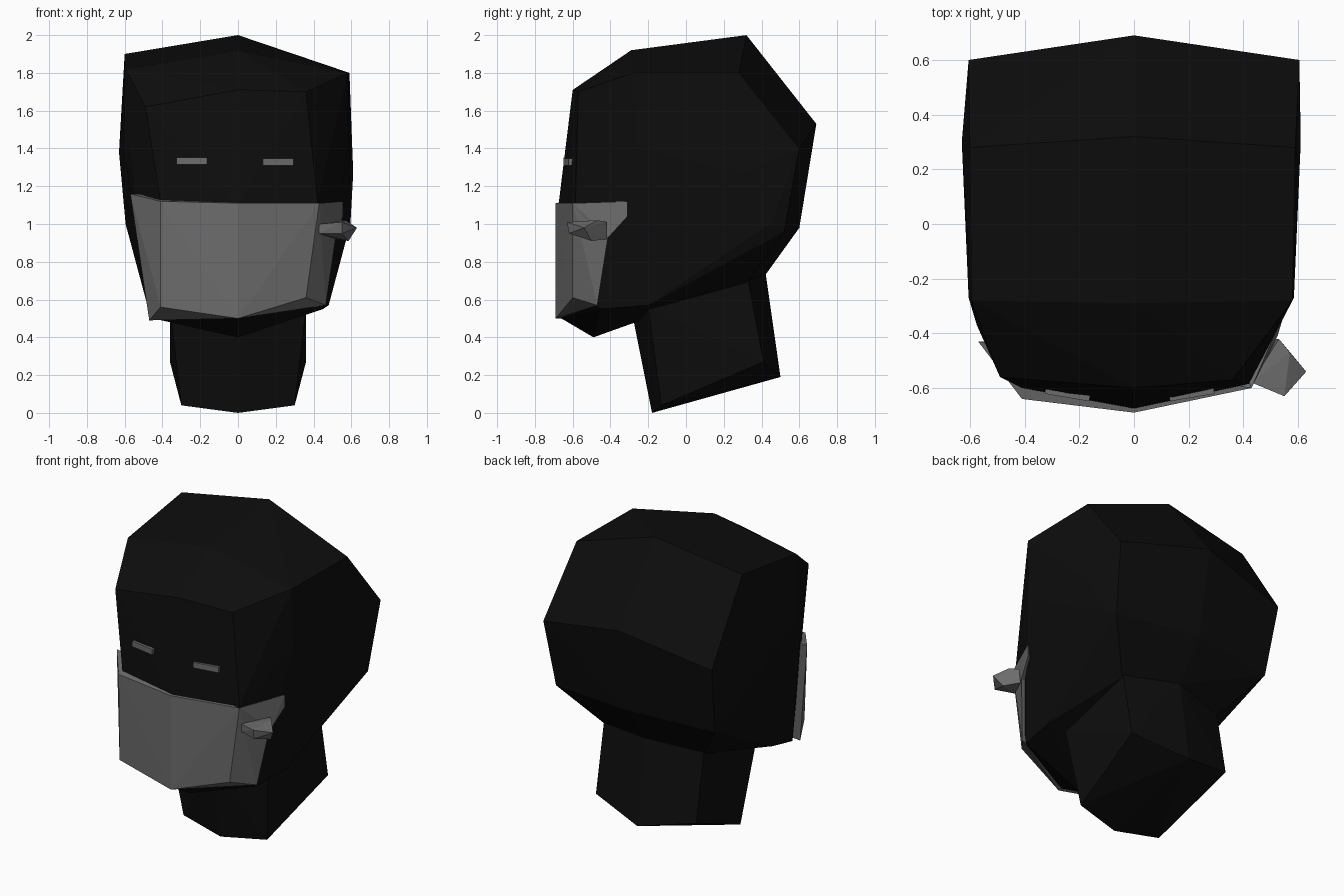
import bpy, bmesh
from mathutils import Vector, Matrix

cube = bpy.data.objects.get("Cube")
if cube:
    bpy.data.objects.remove(cube, do_unlink=True)


def make_material(name, value):
    mat = bpy.data.materials.new(name)
    mat.use_nodes = True
    colour = (value, value, value, 1)
    mat.diffuse_color = colour
    shader = mat.node_tree.nodes["Principled BSDF"]
    shader.inputs["Base Color"].default_value = colour
    shader.inputs["Roughness"].default_value = 0.9
    return mat


black = make_material("matte black", 0.004)
grey = make_material("mask grey", 0.15)


def finish(name, bm, mat):
    mesh = bpy.data.meshes.new(name)
    bm.to_mesh(mesh)
    bm.free()
    mesh.materials.append(mat)
    obj = bpy.data.objects.new(name, mesh)
    bpy.context.collection.objects.link(obj)
    return obj


def faceted(name, points, mat):
    """Flat-faced solid wrapped around its corner points."""
    bm = bmesh.new()
    for p in points:
        bm.verts.new(p)
    result = bmesh.ops.convex_hull(bm, input=bm.verts)
    spare = {g for g in result["geom_interior"] + result["geom_unused"]
             if isinstance(g, bmesh.types.BMVert)}
    bmesh.ops.delete(bm, geom=list(spare), context="VERTS")
    bmesh.ops.dissolve_limit(bm, angle_limit=0.03, verts=bm.verts, edges=bm.edges)
    bmesh.ops.recalc_face_normals(bm, faces=bm.faces)
    return finish(name, bm, mat)


def both_sides(points):
    return [(s * x, y, z) for x, y, z in points for s in (1, -1)]


# Head: centre-line profile, shared side corners, then the uneven corners
centre_line = [(-.29, 1.92), (.32, 2), (.69, 1.53), (.6, .98), (.42, .73),
               (-.49, .4), (-.66, .5), (-.675, 1.1), (-.6, 1.71)]
sides = both_sides([(.605, .6, 1.4), (.57, .52, .96), (.36, .32, .69),
                    (.48, -.2, .57), (.35, -.57, .6), (.595, .45, 1)])
left_corners = [(.58, -.28, 1.8), (.59, .28, 1.8), (.61, .3, 1.27),
                (.585, -.27, 1.4), (.36, -.57, 1.7), (.42, -.585, 1.12),
                (.45, -.45, .55)]
right_corners = [(-.595, -.28, 1.82), (-.6, .28, 1.9), (-.63, .3, 1.38),
                 (-.605, -.27, 1.4), (-.575, -.37, 1.4), (-.49, -.56, 1.62),
                 (-.41, -.6, 1.12), (-.45, -.45, .5)]
faceted("head", [(0, y, z) for y, z in centre_line]
        + sides + left_corners + right_corners, black)

# Neck: tilted six-sided column
faceted("neck", [(0, -.18, 0), (0, .5, .19), (0, -.28, .5), (0, .42, .75)]
        + both_sides([(.3, -.13, .04), (.36, .41, .27),
                      (.36, -.2, .55), (.36, .32, .75)]), black)

# Face mask and the strap on its left side
faceted("face_mask", [(0, -.69, 1.11), (0, -.69, .5),
                      (.43, -.6, 1.11), (.36, -.6, .61),
                      (.52, -.41, .95), (.465, -.47, .57),
                      (-.41, -.64, 1.12), (-.41, -.63, .56),
                      (-.57, -.43, 1.16), (-.47, -.5, .49)], grey)
faceted("mask_strap", [(.43, -.6, 1.11), (.41, -.6, 1), (.555, -.31, 1.12),
                       (.555, -.31, 1.04), (.525, -.41, .93),
                       (.35, -.4, 1.05)], grey)

# Small angled valve sticking out of the strap
faceted("mask_valve", [(.43, -.58, 1), (.43, -.58, .95), (.53, -.42, 1.01),
                       (.52, -.42, .92), (.57, -.47, 1.02), (.63, -.54, .98),
                       (.55, -.63, 1.01), (.55, -.62, .95),
                       (.585, -.5, .91)], grey)

# Slit eyes, turned to follow the face
for name, side, x, z in (("left_eye", 1, .21, 1.328), ("right_eye", -1, -.242, 1.333)):
    bm = bmesh.new()
    place = (Matrix.Translation((x, -.615, z)) @ Matrix.Rotation(side * .17, 4, "Z")
             @ Matrix.Diagonal((.165, .04, .036, 1)))
    bmesh.ops.create_cube(bm, size=1, matrix=place)
    finish(name, bm, grey)
